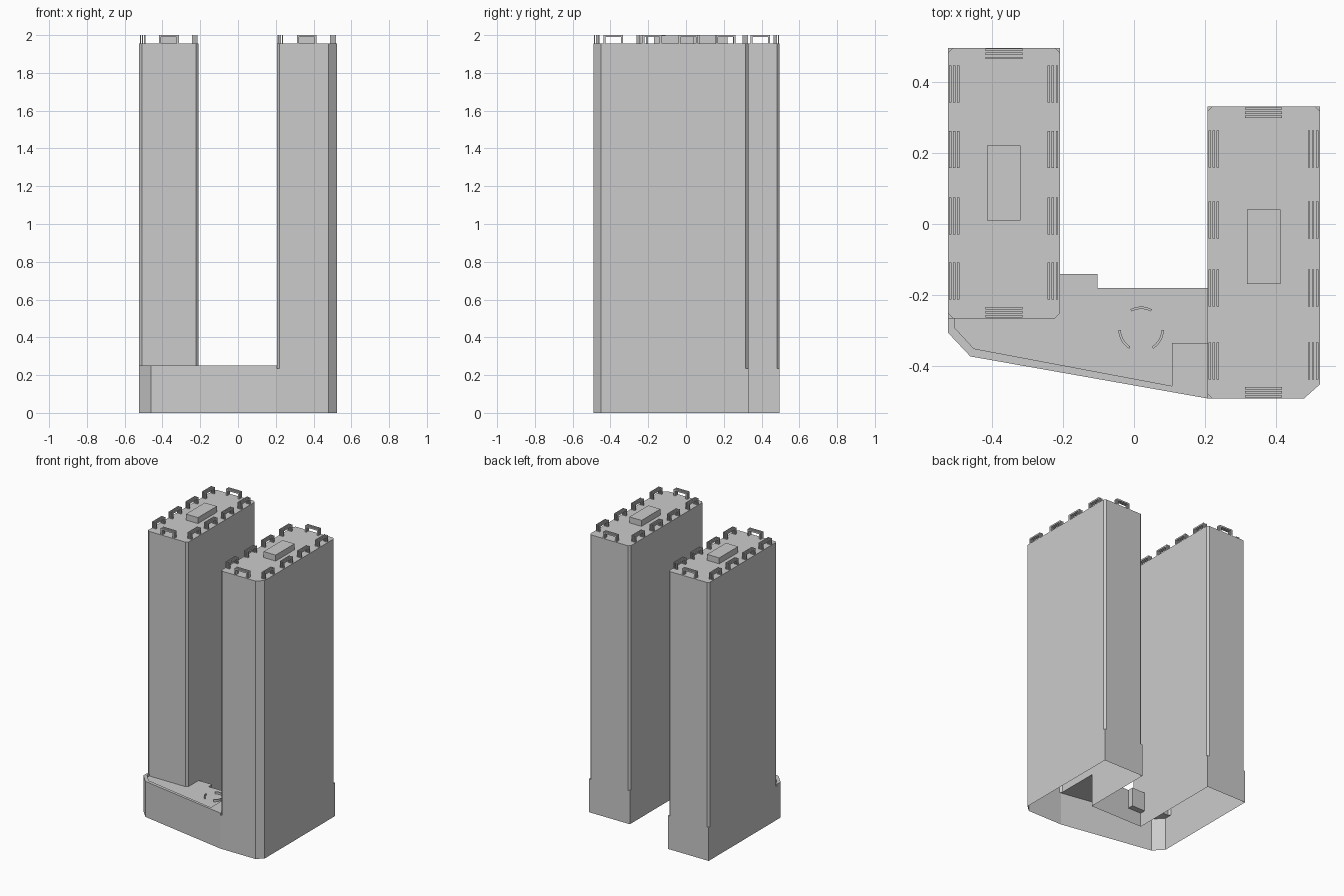
import bpy
import math

if "Cube" in bpy.data.objects:
    bpy.data.objects.remove(bpy.data.objects["Cube"])

BASE, PARAPET, ROOF, TOP = 0.235, 0.25, 1.955, 2.0


def make(name, verts, faces):
    me = bpy.data.meshes.new(name)
    me.from_pydata(verts, [], faces)
    me.update()
    ob = bpy.data.objects.new(name, me)
    bpy.context.collection.objects.link(ob)
    return ob


def prism(name, pts, z0, z1, top=True, bottom=False, extra=()):
    """Extrude a counter-clockwise outline; extra = flat triangles at z0."""
    n = len(pts)
    verts = [(x, y, z0) for x, y in pts] + [(x, y, z1) for x, y in pts]
    faces = [(i, (i + 1) % n, n + (i + 1) % n, n + i) for i in range(n)]
    if top:
        faces.append(tuple(range(n, 2 * n)))
    if bottom:
        faces.append(tuple(range(n - 1, -1, -1)))
    for tri in extra:
        k = len(verts)
        verts += [(x, y, z0) for x, y in tri]
        faces.append((k, k + 1, k + 2))
    return make(name, verts, faces)


def rect(x0, x1, y0, y1):
    return [(x0, y0), (x1, y0), (x1, y1), (x0, y1)]


def tower(name, x0, x1, y0, y1, big_corner=None):
    """Tower shaft with chamfered corners and small ledges where they start."""
    corners, pts, ledges = rect(x0, x1, y0, y1), [], []
    c = 0.014
    for i, p in enumerate(corners):
        if i == 1 and big_corner:
            pts += big_corner
            continue
        pair = []
        for q in (corners[i - 1], corners[(i + 1) % 4]):
            d = math.dist(p, q)
            pair.append((p[0] + (q[0] - p[0]) * c / d, p[1] + (q[1] - p[1]) * c / d))
        pts += pair
        ledges.append((pair[0], p, pair[1]))
    prism(name, pts, BASE, ROOF, extra=ledges)


def roof_frame(name, cx, cy, along_x):
    """Inverted-U rooftop frame made of three thin slats."""
    h, t, s = 0.052, 0.011, 0.0065
    prof = [(-h, ROOF), (-h + t, ROOF), (-h + t, TOP - t), (h - t, TOP - t),
            (h - t, ROOF), (h, ROOF), (h, TOP), (-h, TOP)]
    verts, faces = [], []
    for off in (-0.0115, 0, 0.0115):
        k, n = len(verts), len(prof)
        for d in (off - s / 2, off + s / 2):
            for u, z in prof:
                # rotating the profile keeps the winding consistent
                verts.append((cx + u, cy + d, z) if along_x else (cx - d, cy + u, z))
        faces += [(k + i, k + n + i, k + n + (i + 1) % n, k + (i + 1) % n)[::-1] for i in range(n)]
        faces += [tuple(range(k, k + n)), tuple(range(k + 2 * n - 1, k + n - 1, -1))]
    make(name, verts, faces)


# Ground storey walls, open underneath
big = [(0.478, -0.49), (0.523, -0.45)]
prism("base_walls",
      [(-0.523, -0.305), (-0.46, -0.372), (0.206, -0.49)] + big +
      [(0.523, 0.33), (0.206, 0.33), (0.206, -0.18), (-0.208, -0.18),
       (-0.208, 0.495), (-0.523, 0.495)], 0, BASE, top=False)

# Podium roof deck
deck = [(-0.523, -0.305), (-0.46, -0.372), (0.206, -0.49), (0.206, -0.18),
        (-0.208, -0.18), (-0.208, -0.265), (-0.523, -0.265)]
make("podium_deck", [(x, y, BASE) for x, y in deck], [tuple(range(len(deck)))])

# Raised parapet along the front, and the rear overhang
prism("podium_parapet",
      [(-0.523, -0.305), (-0.46, -0.372), (0.206, -0.49), (0.206, -0.335),
       (0.107, -0.335), (0.107, -0.455), (-0.45, -0.35), (-0.505, -0.29),
       (-0.505, -0.265), (-0.523, -0.265)], BASE, PARAPET)
prism("rear_overhang", rect(-0.208, -0.103, -0.18, -0.14), 0.1, BASE, bottom=True)

# Three curved benches on the deck
for k, mid in enumerate((90, 210, 330)):
    angles = [math.radians(mid - 28 + 7 * i) for i in range(9)]
    arc = [(r * math.cos(a) + 0.02, r * math.sin(a) - 0.296)
           for r, seq in ((0.064, angles), (0.057, angles[::-1])) for a in seq]
    prism(f"curved_bench_{k + 1}", arc, BASE, PARAPET)

# Towers with penthouses and rooftop frames
for side, x0, x1, y0, y1, corner, ys in (
        ("left", -0.523, -0.208, -0.265, 0.495, None, (0.394, 0.209, 0.023, -0.16)),
        ("right", 0.206, 0.523, -0.49, 0.33, big, (0.211, 0.011, -0.18, -0.385))):
    tower(f"{side}_tower", x0, x1, y0, y1, corner)
    cx = (x0 + x1) / 2
    py = 0.115 if side == "left" else -0.064
    prism(f"{side}_penthouse", rect(cx - 0.047, cx + 0.047, py - 0.105, py + 0.105), ROOF, 1.997)
    for i, y in enumerate(ys):
        roof_frame(f"{side}_roof_frame_w{i + 1}", x0 + 0.018, y, False)
        roof_frame(f"{side}_roof_frame_e{i + 1}", x1 - 0.02, y, False)
    roof_frame(f"{side}_roof_frame_front", cx, y0 + 0.017, True)
    roof_frame(f"{side}_roof_frame_back", cx, y1 - 0.017, True)
